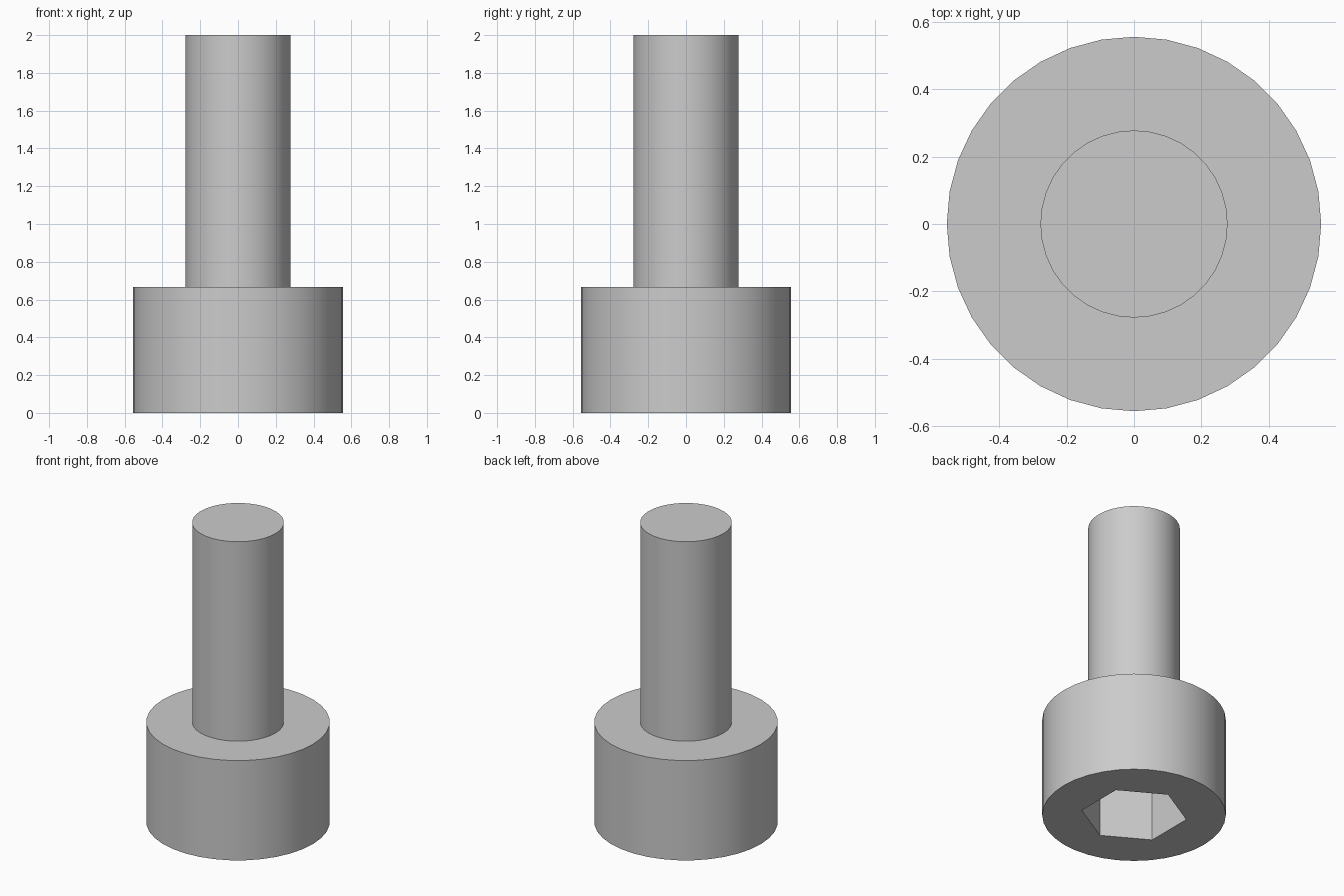
import bpy, bmesh, math

cube = bpy.data.objects.get("Cube")
if cube:
    bpy.data.objects.remove(cube, do_unlink=True)

SIDES = 36
HEAD_R, HEAD_H = 0.556, 0.667
SHANK_R, TOTAL_H = 0.278, 2.0
SOCKET_R, SOCKET_DEPTH = 0.321, 0.333

# Steel colour
steel = bpy.data.materials.new("steel_grey")
steel.use_nodes = True
colour = (0.6, 0.6, 0.6, 1)
steel.diffuse_color = colour
steel.node_tree.nodes["Principled BSDF"].inputs["Base Color"].default_value = colour

bm = bmesh.new()


def ring(radius, z, sides, start=0.0):
    """Ring of vertices around the z axis."""
    angles = [start + math.tau * i / sides for i in range(sides)]
    return [bm.verts.new((radius * math.cos(a), radius * math.sin(a), z)) for a in angles]


def loft(rings):
    """Join successive rings with quads."""
    for low, high in zip(rings, rings[1:]):
        n = len(low)
        for i in range(n):
            j = (i + 1) % n
            bm.faces.new((low[i], low[j], high[j], high[i]))


# Head, shoulder and shank as one stepped body
body = [ring(HEAD_R, 0, SIDES), ring(HEAD_R, HEAD_H, SIDES),
        ring(SHANK_R, HEAD_H, SIDES), ring(SHANK_R, TOTAL_H, SIDES)]
loft(body)
bm.faces.new(body[-1])

# Hexagonal socket with a flat end, corners on the y axis
socket = [ring(SOCKET_R, z, 6, math.pi / 6) for z in (0, SOCKET_DEPTH)]
loft(socket)
bm.faces.new(socket[-1])

# Flat underside between the head rim and the socket mouth
rims = [e for e in bm.edges if e.is_boundary]
bmesh.ops.triangle_fill(bm, edges=rims, use_beauty=True, normal=(0, 0, -1))
bmesh.ops.recalc_face_normals(bm, faces=bm.faces[:])

mesh = bpy.data.meshes.new("socket_screw")
bm.to_mesh(mesh)
bm.free()
mesh.materials.append(steel)
screw = bpy.data.objects.new("socket_screw", mesh)
bpy.context.collection.objects.link(screw)

# Smooth sides, crisp rims
bpy.ops.object.select_all(action="DESELECT")
screw.select_set(True)
bpy.context.view_layer.objects.active = screw
bpy.ops.object.shade_smooth_by_angle(angle=math.radians(30))
